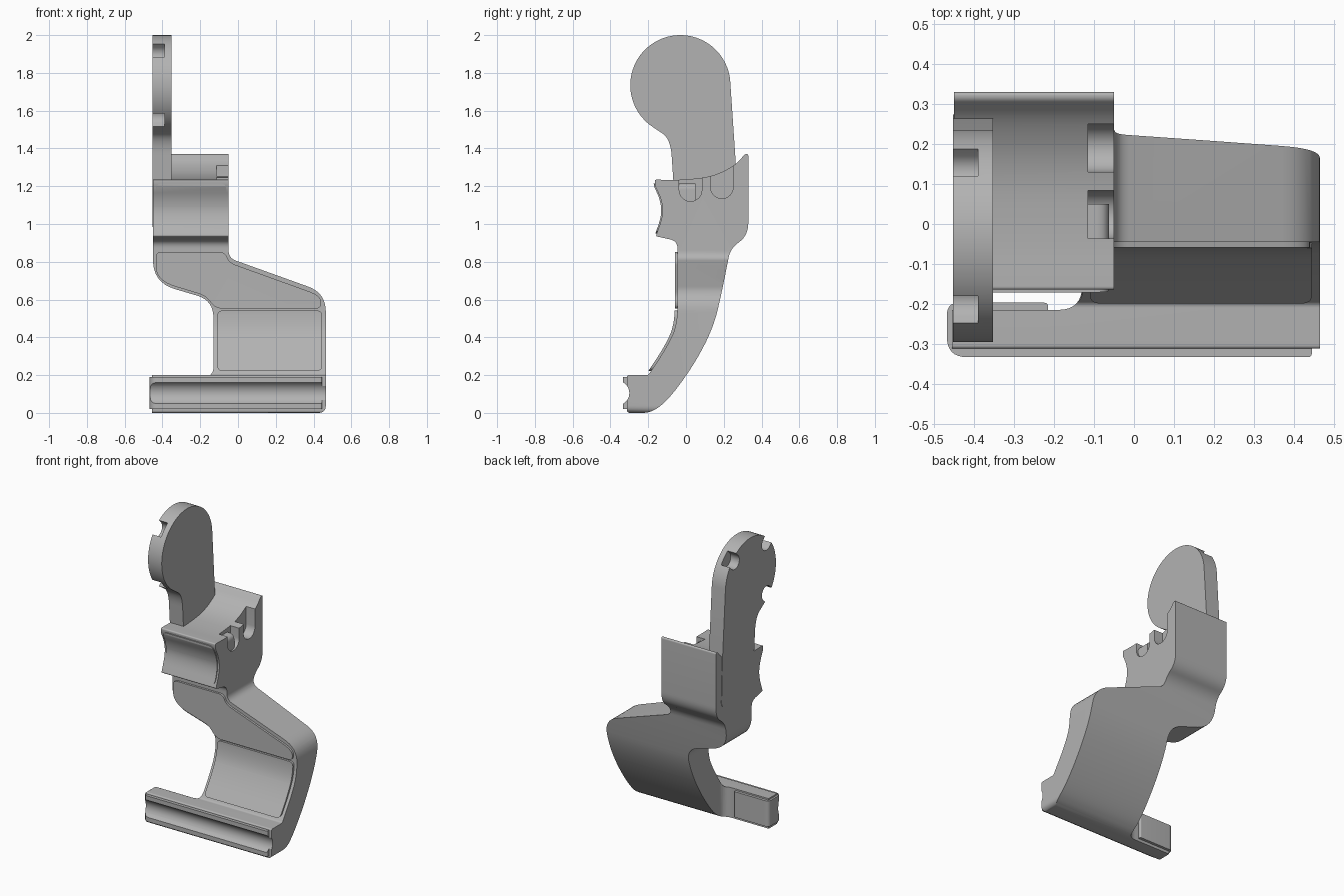
import bpy, bmesh, math
from mathutils import Vector

if "Cube" in bpy.data.objects:
    bpy.data.objects.remove(bpy.data.objects["Cube"], do_unlink=True)

grey = bpy.data.materials.new("plain_grey")
grey.use_nodes = True
COLOUR = (0.45, 0.45, 0.45, 1)
grey.diffuse_color = COLOUR
grey.node_tree.nodes["Principled BSDF"].inputs["Base Color"].default_value = COLOUR


def rounded(points, steps=8):
    """Round each corner (u, v, cut) over the given cut length."""
    out = []
    for i, (u, v, *cut) in enumerate(points):
        p = Vector((u, v))
        t = cut[0] if cut else 0
        if not t:
            out.append(p)
            continue
        a = Vector(points[i - 1][:2]) - p
        b = Vector(points[(i + 1) % len(points)][:2]) - p
        a = a.normalized() * min(t, a.length * 0.499)
        b = b.normalized() * min(t, b.length * 0.499)
        for k in range(steps + 1):
            s = k / steps
            out.append(p + a * (1 - s) ** 2 + b * s ** 2)
    return out


def prism(name, axis, points, lo, hi):
    """Extrude a flat outline along one axis."""
    place = {"x": lambda p, d: (d, p[0], p[1]),
             "y": lambda p, d: (p[0], d, p[1]),
             "z": lambda p, d: (p[0], p[1], d)}[axis]
    bm = bmesh.new()
    base = bm.faces.new([bm.verts.new(place(p, lo)) for p in points])
    new = bmesh.ops.extrude_face_region(bm, geom=[base])["geom"]
    shift = Vector(place((0, 0), hi - lo))
    bmesh.ops.translate(bm, vec=shift, verts=[g for g in new if isinstance(g, bmesh.types.BMVert)])
    bmesh.ops.recalc_face_normals(bm, faces=bm.faces)
    mesh = bpy.data.meshes.new(name)
    bm.to_mesh(mesh)
    bm.free()
    mesh.materials.append(grey)
    obj = bpy.data.objects.new(name, mesh)
    bpy.context.collection.objects.link(obj)
    return obj


def activate(obj):
    bpy.ops.object.select_all(action="DESELECT")
    obj.select_set(True)
    bpy.context.view_layer.objects.active = obj


def combine(obj, other, operation):
    """Apply a boolean and discard the helper."""
    mod = obj.modifiers.new("cut", "BOOLEAN")
    mod.operation, mod.object, mod.solver = operation, other, "EXACT"
    activate(obj)
    bpy.ops.object.modifier_apply(modifier=mod.name)
    bpy.data.objects.remove(other, do_unlink=True)


def circle(u, v, r, start=0, end=360, n=40):
    angles = [math.radians(start + (end - start) * k / n) for k in range(n)]
    return [(u + r * math.cos(a), v + r * math.sin(a)) for a in angles]


# Side outline shared by the body and its raised panels
SIDE = rounded([
    (-0.312, 0, 0.015), (-0.19, 0, 0.04), (-0.1, 0.06, 1), (0.04, 0.25, 1),
    (0.145, 0.45, 1), (0.19, 0.64, 1), (0.235, 0.87, 0.05), (0.33, 0.94, 0.07),
    (0.33, 1.37, 0.01), (0.312, 1.37, 0.01), (0.26, 1.31, 1), (0.14, 1.25, 1),
    (-0.03, 1.232, 1), (-0.165, 1.235, 0.01), (-0.163, 1.2), (-0.13, 1.13, 1),
    (-0.12, 1.05, 1), (-0.16, 0.935, 0.01), (-0.045, 0.91, 0.04),
    (-0.045, 0.47, 0.1), (-0.1, 0.35, 1), (-0.2, 0.2, 0.01), (-0.312, 0.2, 0.01)])

# Front outline of the body
FRONT = rounded([
    (-0.455, 0), (0.465, 0, 0.04), (0.465, 0.635, 0.1), (-0.05, 0.82, 0.04),
    (-0.05, 1.4), (-0.45, 1.4), (-0.45, 0.69, 0.12), (-0.13, 0.595, 0.09),
    (-0.13, 0.2, 0.04), (-0.455, 0.2)])


def groove():
    return prism("groove_cutter", "x", circle(-0.365, 0.105, 0.065), -0.6, 0.6)


# Body: block, blade and foot bar in one piece
body = prism("body", "x", SIDE, -0.6, 0.6)
combine(body, prism("front_cutter", "y", FRONT, -0.6, 0.6), "INTERSECT")
bar_back = rounded([(-0.6, -0.215), (-0.13, -0.215, 0.06), (-0.13, 0.4), (-0.6, 0.4)])
combine(body, prism("bar_back_cutter", "z", bar_back, -0.1, 0.25), "DIFFERENCE")
combine(body, groove(), "DIFFERENCE")

# U-shaped slots in the side of the block
for y, z in ((0.024, 1.18), (0.19, 1.195)):
    slot = circle(y, z, 0.06, 180, 360, 16) + [(y + 0.06, z), (y + 0.06, 1.5), (y - 0.06, 1.5)]
    combine(body, prism("slot_cutter", "x", slot, -0.115, 0.1), "DIFFERENCE")


# Raised panels that follow the front surface
def panel(name, outline, raise_by):
    obj = prism(name, "x", [(p[0] - raise_by, p[1]) for p in SIDE], -0.6, 0.6)
    combine(obj, prism("panel_cutter", "y", rounded(outline), -0.5, 0.05), "INTERSECT")
    return obj


def box_outline(x0, x1, z0, z1, r):
    return [(x0, z0, r), (x1, z0, r), (x1, z1, r), (x0, z1, r)]


parts = [body]
parts.append(panel("block_panel", box_outline(-0.435, -0.062, 0.95, 1.215, 0.035), 0.007))
parts.append(panel("lower_panel", box_outline(-0.11, 0.445, 0.222, 0.542, 0.03), 0.014))
parts.append(panel("upper_panel", [
    (-0.435, 0.852, 0.03), (-0.07, 0.852, 0.03), (-0.045, 0.795, 0.03),
    (0.44, 0.62, 0.07), (0.44, 0.552, 0.03), (-0.12, 0.552, 0.04),
    (-0.17, 0.62, 0.04), (-0.435, 0.7, 0.11)], 0.014))

# Pad wrapping the foot bar
pad_plan = rounded([
    (0.445, -0.333, 0.01), (-0.468, -0.333, 0.05), (-0.468, -0.197, 0.03),
    (-0.215, -0.197, 0.01), (-0.215, -0.25), (0.445, -0.25)])
pad = prism("bar_pad", "z", pad_plan, 0.02, 0.19)
combine(pad, groove(), "DIFFERENCE")
parts.append(pad)

# Round paddle standing on the block
CY, CZ, R = -0.03, 1.735, 0.265
paddle_side = circle(CY, CZ, R, 5, 240, 60) + rounded([
    (-0.163, 1.505), (-0.082, 1.45, 0.09), (-0.065, 1.2, 0.02),
    (0.19, 0.985, 0.05), (0.275, 0.985, 0.04), (0.265, 1.3)])
paddle = prism("paddle", "x", paddle_side, -0.453, -0.353)
for angle in (45, 135, 225):
    a = math.radians(angle)
    along, across = Vector((math.cos(a), math.sin(a))), Vector((-math.sin(a), math.cos(a)))
    centre = Vector((CY, CZ)) + along * 0.235
    notch = [Vector(p) for p in circle(*centre, 0.048, angle + 90, angle + 270, 16)]
    notch += [centre - across * 0.048, centre - across * 0.048 + along * 0.2,
              centre + across * 0.048 + along * 0.2]
    combine(paddle, prism("notch_cutter", "x", notch, -0.6, -0.39), "DIFFERENCE")
parts.append(paddle)

for obj in parts:
    activate(obj)
    bpy.ops.object.shade_smooth_by_angle(angle=math.radians(30))
